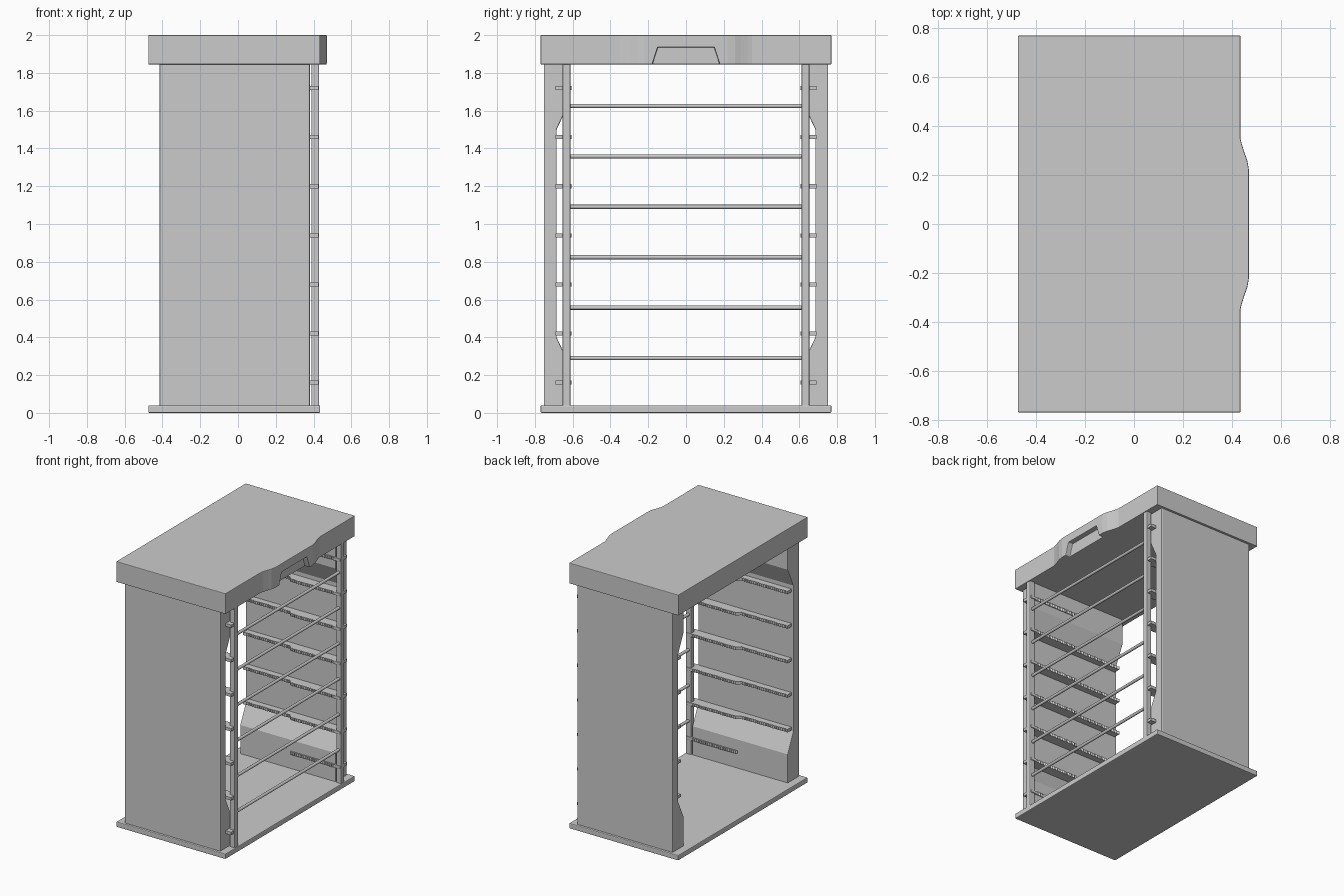
import bpy, bmesh, math
from mathutils import Vector

if "Cube" in bpy.data.objects:
    bpy.data.objects.remove(bpy.data.objects["Cube"])


def make_object(name, bm, bevel=0.0):
    bmesh.ops.recalc_face_normals(bm, faces=bm.faces)
    mesh = bpy.data.meshes.new(name)
    bm.to_mesh(mesh)
    bm.free()
    ob = bpy.data.objects.new(name, mesh)
    bpy.context.collection.objects.link(ob)
    if bevel:
        add_bevel(ob, bevel)
    return ob


def add_bevel(ob, width):
    mod = ob.modifiers.new("edge_bevel", 'BEVEL')
    mod.width = width
    mod.segments = 2
    mod.limit_method = 'ANGLE'
    mod.angle_limit = math.radians(40)


def prism(name, points, offset, bevel=0.0):
    """Extrude a closed 3D outline along an offset vector."""
    bm = bmesh.new()
    face = bm.faces.new([bm.verts.new(p) for p in points])
    out = bmesh.ops.extrude_face_region(bm, geom=[face])
    verts = [g for g in out["geom"] if isinstance(g, bmesh.types.BMVert)]
    bmesh.ops.translate(bm, verts=verts, vec=Vector(offset))
    return make_object(name, bm, bevel)


def box(name, x0, x1, y0, y1, z0, z1, bevel=0.0):
    pts = [(x0, y0, z0), (x1, y0, z0), (x1, y1, z0), (x0, y1, z0)]
    return prism(name, pts, (0, 0, z1 - z0), bevel)


def runner_outline():
    """Half-width front, narrow rear, with a ridged inner edge."""
    pts = [(-0.40, 0.69), (0.425, 0.69), (0.425, 0.65), (0.38, 0.65), (0.38, 0.608)]
    ridges = 24
    for x0, x1, y in ((0.37, 0.0, 0.606), (-0.01, -0.39, 0.632)):
        for i in range(ridges):
            step = (x1 - x0) / ridges
            pts.append((x0 + step * i, y))
            pts.append((x0 + step * (i + 0.5), y + 0.008))
    pts.append((-0.40, 0.632))
    return pts


# Base plate
box("base_plate", -0.475, 0.435, -0.77, 0.77, 0, 0.04, 0.006)

# Lid with bulged front edge
bulge = [(0.435, 0.35), (0.441, 0.325), (0.452, 0.29), (0.463, 0.26), (0.47, 0.22)]
outline = [(-0.475, -0.77), (0.435, -0.77)]
outline += [(x, -y) for x, y in bulge] + bulge[::-1]
outline += [(0.435, 0.77), (-0.475, 0.77)]
lid = prism("lid", [(x, y, 1.845) for x, y in outline], (0, 0, 0.155))

# Finger recess cut into the bulge
cutter = prism("recess_cutter",
               [(0.432, -0.187, 1.82), (0.432, 0.187, 1.82),
                (0.432, 0.15, 1.935), (0.432, -0.15, 1.935)], (0.1, 0, 0))
cutter.hide_render = True
cutter.hide_viewport = True
cut = lid.modifiers.new("recess", 'BOOLEAN')
cut.object = cutter
cut.solver = 'EXACT'
add_bevel(lid, 0.004)

# Side walls, thicker at top and bottom
wall = [(0.753, 0.03), (0.753, 1.85), (0.617, 1.85), (0.617, 1.645),
        (0.685, 1.50), (0.685, 0.40), (0.617, 0.255), (0.617, 0.03)]
for s, side in ((-1, "left"), (1, "right")):
    prism(f"{side}_wall", [(-0.415, s * y, z) for y, z in wall], (0.795, 0, 0), 0.006)
    # Front post
    box(f"{side}_post", 0.388, 0.43, s * 0.612, s * 0.653, 0.03, 1.85, 0.006)
    # Tray runners
    for i in range(7):
        z = 0.16 + 0.26 * i
        prism(f"{side}_runner_{i + 1}",
              [(x, s * y, z - 0.011) for x, y in runner_outline()], (0, 0, 0.022))
        # Runner tip clipped to the post
        box(f"{side}_runner_tip_{i + 1}", 0.37, 0.424, s * 0.606, s * 0.683,
            z - 0.011, z + 0.011, 0.004)

# Cross rods between the posts
for i in range(6):
    bpy.ops.mesh.primitive_cylinder_add(
        vertices=16, radius=0.011, depth=1.25,
        location=(0.409, 0, 0.29 + 0.267 * i), rotation=(math.pi / 2, 0, 0))
    rod = bpy.context.object
    rod.name = f"cross_rod_{i + 1}"
    bpy.ops.object.shade_smooth_by_angle()
